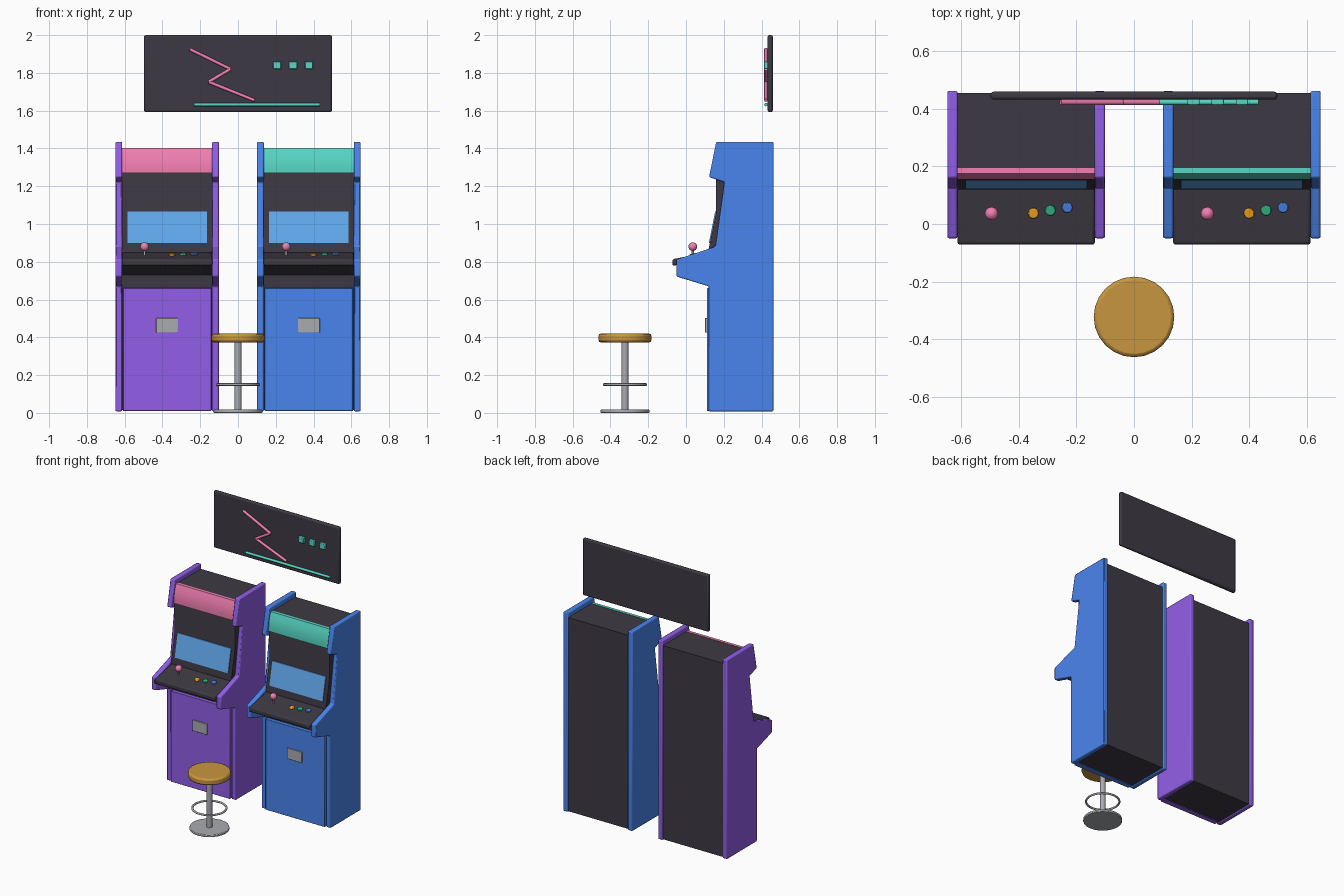
import bpy, bmesh, math
from mathutils import Vector, Matrix

if "Cube" in bpy.data.objects:
    bpy.data.objects.remove(bpy.data.objects["Cube"])


def material(name, hexa):
    m = bpy.data.materials.new(name)
    rgb = [int(hexa[i:i + 2], 16) / 255 for i in (0, 2, 4)]
    m.diffuse_color = [c / 12.92 if c < 0.04 else ((c + 0.055) / 1.055) ** 2.4 for c in rgb] + [1]
    m.use_nodes = True
    m.node_tree.nodes["Principled BSDF"].inputs["Base Color"].default_value = m.diffuse_color
    return m


DARK = material("dark", "3d3943")
PURPLE = material("purple", "925fe8")
BLUE = material("blue", "4a85ee")
PINK = material("pink", "f27fb2")
TEAL = material("teal", "58d6c4")
SCREEN = material("screen_blue", "62aaf0")
ORANGE = material("orange", "f5a524")
GREEN = material("green", "32b885")
WOOD = material("amber", "c8963f")
METAL = material("metal", "a9abb0")


def finish(name, bm, mat, bevel=0.0):
    bmesh.ops.recalc_face_normals(bm, faces=bm.faces)
    me = bpy.data.meshes.new(name)
    bm.to_mesh(me)
    bm.free()
    ob = bpy.data.objects.new(name, me)
    bpy.context.collection.objects.link(ob)
    me.materials.append(mat)
    if bevel:
        mod = ob.modifiers.new("bevel", "BEVEL")
        mod.width, mod.segments, mod.limit_method = bevel, 2, "ANGLE"
        mod.angle_limit = math.radians(40)
    bpy.ops.object.select_all(action="DESELECT")
    ob.select_set(True)
    bpy.context.view_layer.objects.active = ob
    bpy.ops.object.shade_smooth_by_angle(angle=math.radians(35))
    return ob


def prism(name, pts, x0, x1, mat, bevel=0.0):
    """Extrude a (y, z) outline from x0 to x1."""
    bm = bmesh.new()
    face = bm.faces.new([bm.verts.new((x0, y, z)) for y, z in pts])
    new = bmesh.ops.extrude_face_region(bm, geom=[face])["geom"]
    bmesh.ops.translate(bm, vec=(x1 - x0, 0, 0),
                        verts=[v for v in new if isinstance(v, bmesh.types.BMVert)])
    return finish(name, bm, mat, bevel)


def box(name, x0, x1, y0, y1, z0, z1, mat, bevel=0.0):
    return prism(name, [(y0, z0), (y1, z0), (y1, z1), (y0, z1)], x0, x1, mat, bevel)


def rod(name, a, b, r, mat, sides=24, bevel=0.0):
    """Cylinder between two points."""
    a, b = Vector(a), Vector(b)
    bm = bmesh.new()
    rot = (b - a).to_track_quat("Z", "Y").to_matrix().to_4x4()
    bmesh.ops.create_cone(bm, cap_ends=True, segments=sides, radius1=r, radius2=r,
                          depth=(b - a).length, matrix=Matrix.Translation((a + b) / 2) @ rot)
    return finish(name, bm, mat, bevel)


SIDE = [(0.463, 0.008), (0.463, 1.435), (0.16, 1.435), (0.122, 1.248), (0.203, 1.222),
        (0.156, 0.88), (-0.05, 0.812), (-0.05, 0.722), (0.12, 0.67), (0.12, 0.008)]
BODY = [(0.456, 0.014), (0.456, 1.40), (0.18, 1.40), (0.16, 1.27), (0.16, 1.065), (0.12, 0.868),
        (0.12, 0.83), (-0.045, 0.795), (-0.045, 0.782), (0.135, 0.73), (0.135, 0.014)]


def deck_z(y):
    return 0.815 + (y + 0.065) * 0.19


def cabinet(tag, cx, colour, accent):
    # side panels
    for side, s in (("left", -1), ("right", 1)):
        a, b = sorted((cx + s * 0.238, cx + s * 0.274))
        prism(f"{tag}_{side}_side", SIDE, a, b, colour, 0.007)
    x0, x1 = cx - 0.239, cx + 0.239
    prism(f"{tag}_body", BODY, x0, x1, DARK)
    # curved lit header
    n = 6
    arc = []
    for i in range(n + 1):
        t = i / n
        arc.append((0.152 + 0.023 * t - 0.008 * math.sin(math.pi * t), 1.27 + 0.132 * t))
    prism(f"{tag}_header", arc + [(0.195, 1.402), (0.195, 1.27)], x0, x1, accent)
    # screen on the sloped bezel
    prism(f"{tag}_screen", [(0.121, 0.90), (0.154, 1.065), (0.175, 1.065), (0.15, 0.90)],
          cx - 0.211, cx + 0.211, SCREEN)
    # control deck slab
    prism(f"{tag}_control_deck", [(-0.072, deck_z(-0.072)), (0.14, deck_z(0.14)),
                                  (0.14, deck_z(0.14) - 0.036), (-0.072, 0.778)],
          x0, x1, DARK, 0.009)
    # door and coin plate
    box(f"{tag}_door", cx - 0.234, cx + 0.234, 0.11, 0.15, 0.01, 0.66, colour, 0.003)
    box(f"{tag}_coin_plate", cx - 0.058, cx + 0.058, 0.101, 0.12, 0.425, 0.502, METAL, 0.002)
    # joystick
    jx, jy = cx - 0.12, 0.036
    rod(f"{tag}_stick", (jx, jy, deck_z(jy) - 0.01), (jx, jy, 0.88), 0.006, METAL, 12)
    bm = bmesh.new()
    bmesh.ops.create_uvsphere(bm, u_segments=20, v_segments=12, radius=0.023,
                              matrix=Matrix.Translation((jx, jy, 0.88)))
    finish(f"{tag}_stick_ball", bm, PINK)
    # buttons, tilted with the deck
    up = Vector((0, -0.19, 1)).normalized()
    for i, mat in enumerate((ORANGE, GREEN, BLUE)):
        y = 0.038 + 0.01 * i
        p = Vector((cx + 0.025 + 0.059 * i, y, deck_z(y)))
        rod(f"{tag}_button_{i + 1}", p - up * 0.008, p + up * 0.009, 0.018, mat, 20, 0.003)


cabinet("left_cabinet", -0.375, PURPLE, PINK)
cabinet("right_cabinet", 0.375, BLUE, TEAL)

# stool
sy = -0.323
rod("stool_base", (0, sy, 0), (0, sy, 0.017), 0.13, METAL, 24, 0.004)
rod("stool_post", (0, sy, 0.01), (0, sy, 0.38), 0.019, METAL, 16)
rod("stool_seat", (0, sy, 0.373), (0, sy, 0.42), 0.14, WOOD, 24, 0.012)
bpy.ops.mesh.primitive_torus_add(location=(0, sy, 0.15), major_radius=0.111, minor_radius=0.007,
                                 major_segments=32, minor_segments=8)
ring = bpy.context.object
ring.name = "stool_foot_ring"
ring.data.materials.append(METAL)
bpy.ops.object.shade_smooth_by_angle(angle=math.radians(50))

# wall sign with zigzag tube, underline and squares
box("sign_board", -0.498, 0.498, 0.432, 0.46, 1.592, 2.0, DARK, 0.01)
zig = [(-0.255, 1.925), (-0.04, 1.82), (-0.155, 1.752), (0.087, 1.655)]
for i, (a, b) in enumerate(zip(zig, zig[1:])):
    rod(f"sign_zigzag_{i + 1}", (a[0], 0.423, a[1]), (b[0], 0.423, b[1]), 0.009, PINK, 12)
rod("sign_underline", (-0.233, 0.423, 1.632), (0.433, 0.423, 1.632), 0.009, TEAL, 12)
for i in range(3):
    x = 0.207 + 0.084 * i
    box(f"sign_square_{i + 1}", x - 0.021, x + 0.021, 0.414, 0.436, 1.82, 1.861, TEAL, 0.004)
